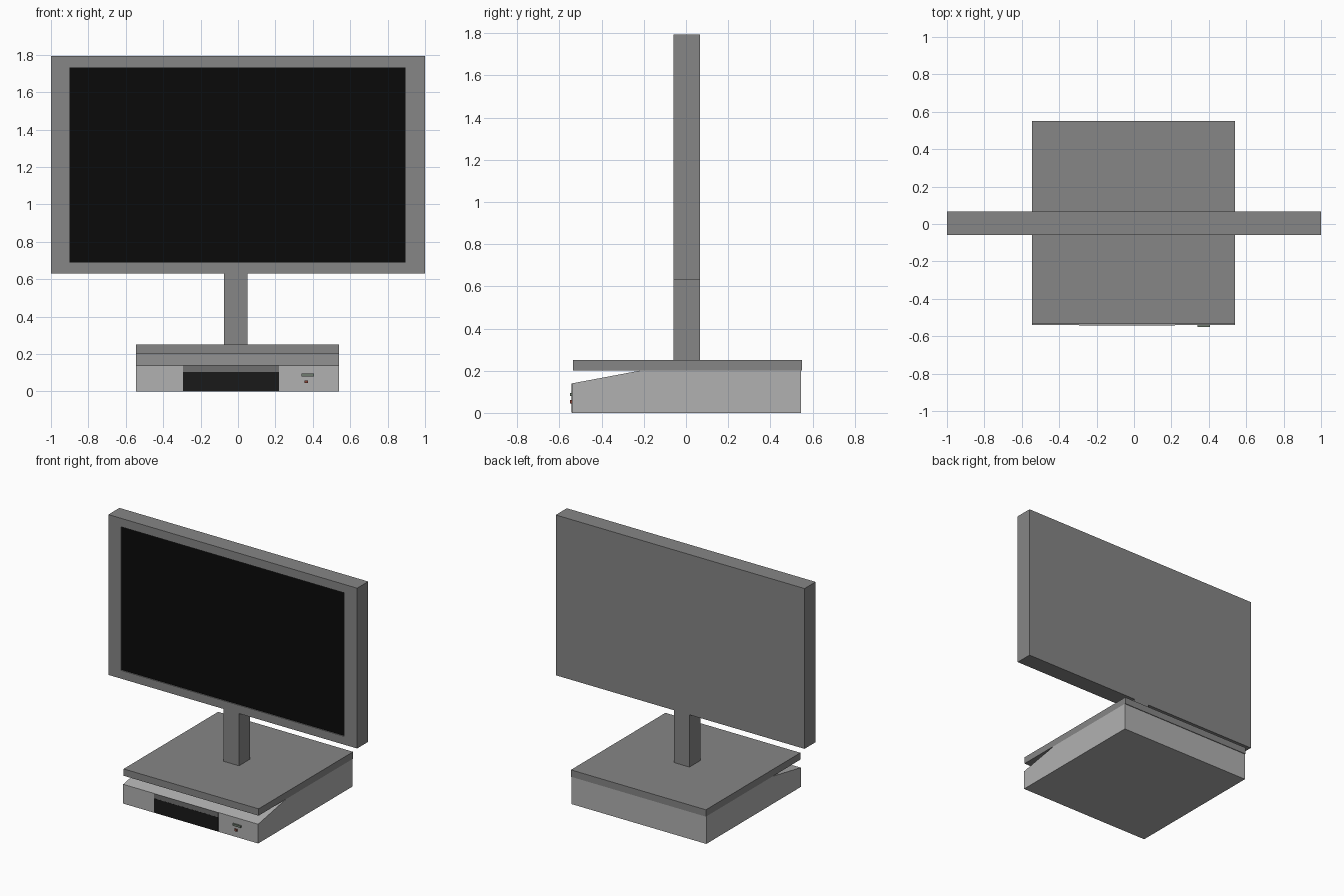
import bpy, bmesh

if "Cube" in bpy.data.objects:
    bpy.data.objects.remove(bpy.data.objects["Cube"])


def material(name, rgb):
    m = bpy.data.materials.new(name)
    m.diffuse_color = (*rgb, 1)
    m.use_nodes = True
    m.node_tree.nodes["Principled BSDF"].inputs["Base Color"].default_value = m.diffuse_color
    return m


def finish(name, bm, mat=None):
    bmesh.ops.recalc_face_normals(bm, faces=bm.faces)
    me = bpy.data.meshes.new(name)
    bm.to_mesh(me)
    bm.free()
    ob = bpy.data.objects.new(name, me)
    bpy.context.collection.objects.link(ob)
    if mat:
        me.materials.append(mat)
    return ob


def box_mesh(x, y, z):
    bm = bmesh.new()
    bmesh.ops.create_cube(bm, size=1)
    for v in bm.verts:
        v.co = [r[0] if c < 0 else r[1] for c, r in zip(v.co, (x, y, z))]
    return bm


def box(name, x, y, z, mat=None):
    return finish(name, box_mesh(x, y, z), mat)


grey = material("frame_grey", (0.24, 0.24, 0.24))
light = material("case_grey", (0.44, 0.44, 0.44))
strip = material("strip_grey", (0.16, 0.16, 0.16))
black = material("screen_black", (0.003, 0.003, 0.003))
dark = material("bay_black", (0.01, 0.01, 0.01))
green = material("button_green", (0.16, 0.2, 0.16))
red = material("button_red", (0.25, 0.06, 0.04))

# Monitor housing with a shallow recess in the front face
DEPTH = (-0.06, 0.067)
bm = box_mesh((-1, 1), DEPTH, (0.63, 1.795))
bm.normal_update()
front = min(bm.faces, key=lambda f: f.normal.y)
bmesh.ops.inset_region(bm, faces=[front], thickness=0.06)
for v in front.verts:
    v.co.x = -0.90 if v.co.x < 0 else 0.895
    v.co.z = 0.69 if v.co.z < 1.2 else 1.733
pushed = bmesh.ops.extrude_discrete_faces(bm, faces=[front])["faces"][0]
for v in pushed.verts:
    v.co.y += 0.012
finish("monitor_housing", bm, grey)

# Display surface inside the recess
box("screen", (-0.90, 0.895), (-0.052, -0.045), (0.69, 1.733), black)

# Stand
box("stand_neck", (-0.075, 0.05), DEPTH, (0.25, 0.63), grey)
box("stand_plate", (-0.545, 0.54), (-0.535, 0.55), (0.2, 0.25), grey)

# Computer case: side profile with a sloping front edge, extruded across x
profile = [(-0.54, 0), (0.545, 0), (0.545, 0.2), (-0.22, 0.2), (-0.54, 0.14)]
bm = bmesh.new()
side = bm.faces.new([bm.verts.new((-0.545, y, z)) for y, z in profile])
far = bmesh.ops.extrude_face_region(bm, geom=[side], use_keep_orig=True)["geom"]
for v in far:
    if isinstance(v, bmesh.types.BMVert):
        v.co.x = 0.54
finish("computer_case", bm, light)

# Drive bay and controls on the case front
box("drive_bay", (-0.295, 0.22), (-0.543, -0.52), (0.002, 0.105), dark)
box("drive_strip", (-0.295, 0.22), (-0.542, -0.52), (0.105, 0.14), strip)
box("power_button", (0.34, 0.405), (-0.55, -0.53), (0.08, 0.095), green)
box("reset_button", (0.355, 0.375), (-0.55, -0.53), (0.045, 0.06), red)
